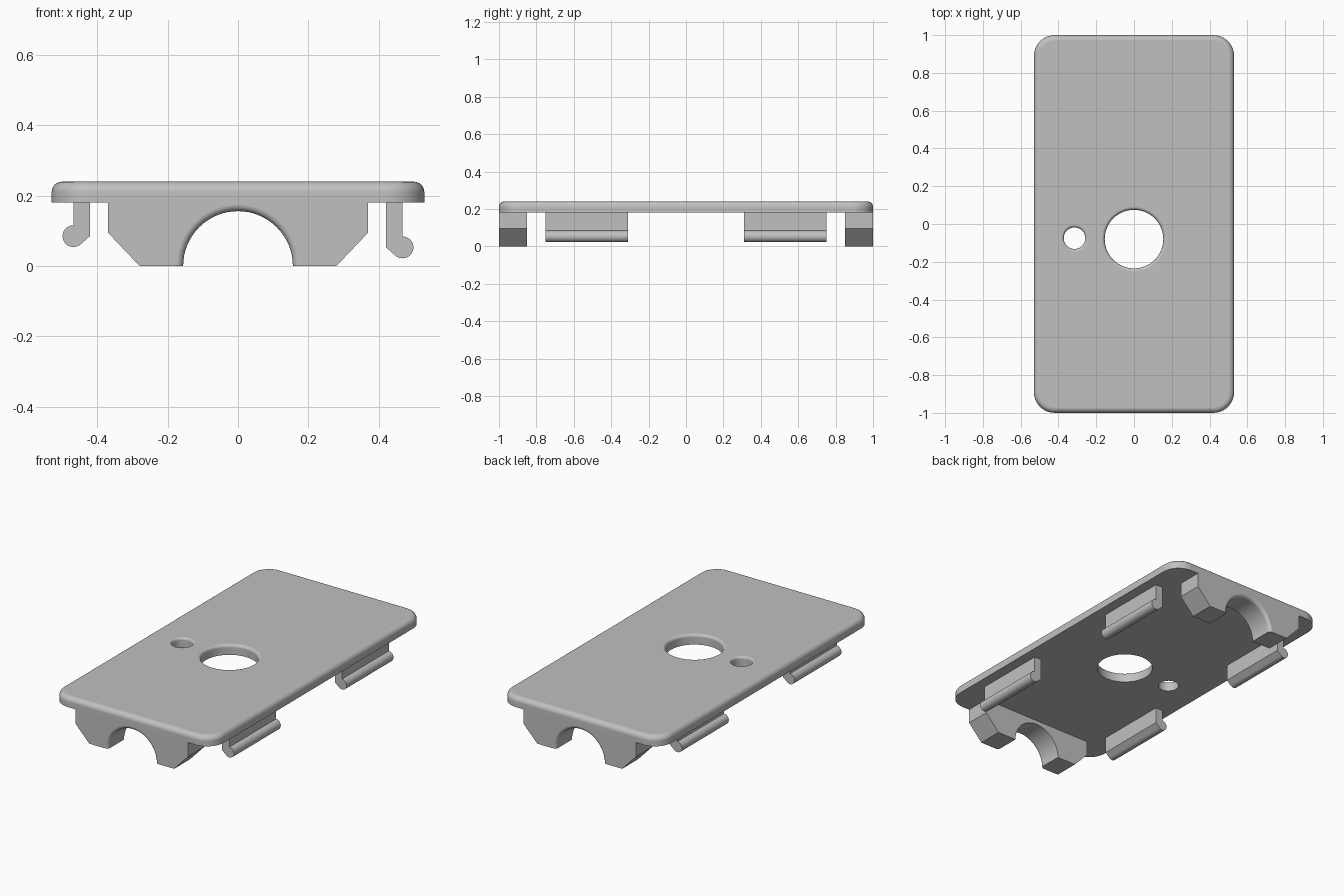
import bpy, bmesh, math
from mathutils import Vector

if "Cube" in bpy.data.objects:
    bpy.data.objects.remove(bpy.data.objects["Cube"])

grey = bpy.data.materials.new("light grey")
grey.diffuse_color = (0.53, 0.53, 0.53, 1)
grey.use_nodes = True
grey.node_tree.nodes["Principled BSDF"].inputs["Base Color"].default_value = grey.diffuse_color


def skin(name, loops):
    """Closed solid through a stack of loops that share one point count."""
    bm = bmesh.new()
    rings = [[bm.verts.new(p) for p in loop] for loop in loops]
    n = len(rings[0])
    for a, b in zip(rings, rings[1:]):
        for i in range(n):
            j = (i + 1) % n
            bm.faces.new((a[i], a[j], b[j], b[i]))
    bm.faces.new(rings[0][::-1])
    bm.faces.new(rings[-1])
    bmesh.ops.recalc_face_normals(bm, faces=bm.faces)
    mesh = bpy.data.meshes.new(name)
    bm.to_mesh(mesh)
    bm.free()
    mesh.materials.append(grey)
    ob = bpy.data.objects.new(name, mesh)
    bpy.context.collection.objects.link(ob)
    return ob


def activate(ob):
    bpy.ops.object.select_all(action='DESELECT')
    ob.select_set(True)
    bpy.context.view_layer.objects.active = ob


def cut(ob, cutter):
    mod = ob.modifiers.new("cut", 'BOOLEAN')
    mod.operation = 'DIFFERENCE'
    mod.solver = 'EXACT'
    mod.object = cutter
    activate(ob)
    bpy.ops.object.modifier_apply(modifier=mod.name)
    bpy.data.objects.remove(cutter)


def smooth(ob):
    activate(ob)
    bpy.ops.object.shade_smooth_by_angle(angle=math.radians(30))
    mod = ob.modifiers.new("clean shading", 'WEIGHTED_NORMAL')
    mod.keep_sharp = True


def prism(name, profile, y0, y1):
    return skin(name, [[(x, y, z) for x, z in profile] for y in (y0, y1)])


def lathe(name, profile, place, n=64):
    """Turned cutter: profile of (radius, height), placed by a function."""
    turns = [math.tau * i / n for i in range(n)]
    return skin(name, [[place(r * math.cos(t), r * math.sin(t), h) for t in turns]
                       for r, h in profile])


def flared(r, fillet, start, face):
    """Bore of radius r that rounds outward up to the face, then runs past it."""
    pts = [(r, start)]
    for k in range(7):
        a = math.pi / 2 * k / 6
        pts.append((r + fillet * (1 - math.cos(a)), face - fillet * (1 - math.sin(a))))
    return pts + [(r + fillet, face + 0.05)]


# Cover plate with rounded corners and a rounded top edge
HX, HY, RC, Z0, Z1, RE = 0.53, 1.0, 0.11, 0.18, 0.24, 0.03


def plate_loop(inset, z):
    pts = []
    for q, (sx, sy) in enumerate([(1, 1), (-1, 1), (-1, -1), (1, -1)]):
        for k in range(9):
            a = math.pi / 2 * (q + k / 8)
            pts.append((sx * (HX - RC) + (RC - inset) * math.cos(a),
                        sy * (HY - RC) + (RC - inset) * math.sin(a), z))
    return pts


loops = [plate_loop(0, Z0)]
for k in range(7):
    a = math.pi / 2 * k / 6
    loops.append(plate_loop(RE * (1 - math.cos(a)), Z1 - RE * (1 - math.sin(a))))
plate = skin("cover_plate", loops)

# Large and small holes with rounded rims
for x, y, r, f in [(0, -0.08, 0.155, 0.017), (-0.315, -0.075, 0.057, 0.014)]:
    cut(plate, lathe("hole_cutter", flared(r, f, 0.1, Z1),
                     lambda u, v, h: (x + u, y + v, h)))
smooth(plate)

# Arched end blocks, the arch rounded on the outer face
block = [(-0.37, 0.18), (-0.37, 0.095), (-0.28, 0), (0.28, 0), (0.37, 0.095), (0.37, 0.18)]
for s, name in [(-1, "front_end_block"), (1, "back_end_block")]:
    ob = prism(name, block, s * 0.85, s * 1.0)
    cut(ob, lathe("arch_cutter", flared(0.156, 0.02, 0.8, 1.0),
                  lambda u, v, h: (u, s * h, v)))
    smooth(ob)

# Snap clips: a leg with a sloped foot ending in a round bead
for s, side, zc in [(-1, "left", 0.085), (1, "right", 0.053)]:
    r, cx = 0.031, 0.468
    profile = [(s * 0.421, 0.18), (s * 0.421, zc)]
    for k in range(25):
        a = math.radians(-135 + 225 * k / 24)
        profile.append((s * (cx + r * math.cos(a)), zc + r * math.sin(a)))
    profile.append((s * cx, 0.18))
    for y, end in [(-0.53, "front"), (0.53, "back")]:
        smooth(prism(f"{side}_{end}_clip", profile, y - 0.22, y + 0.22))
